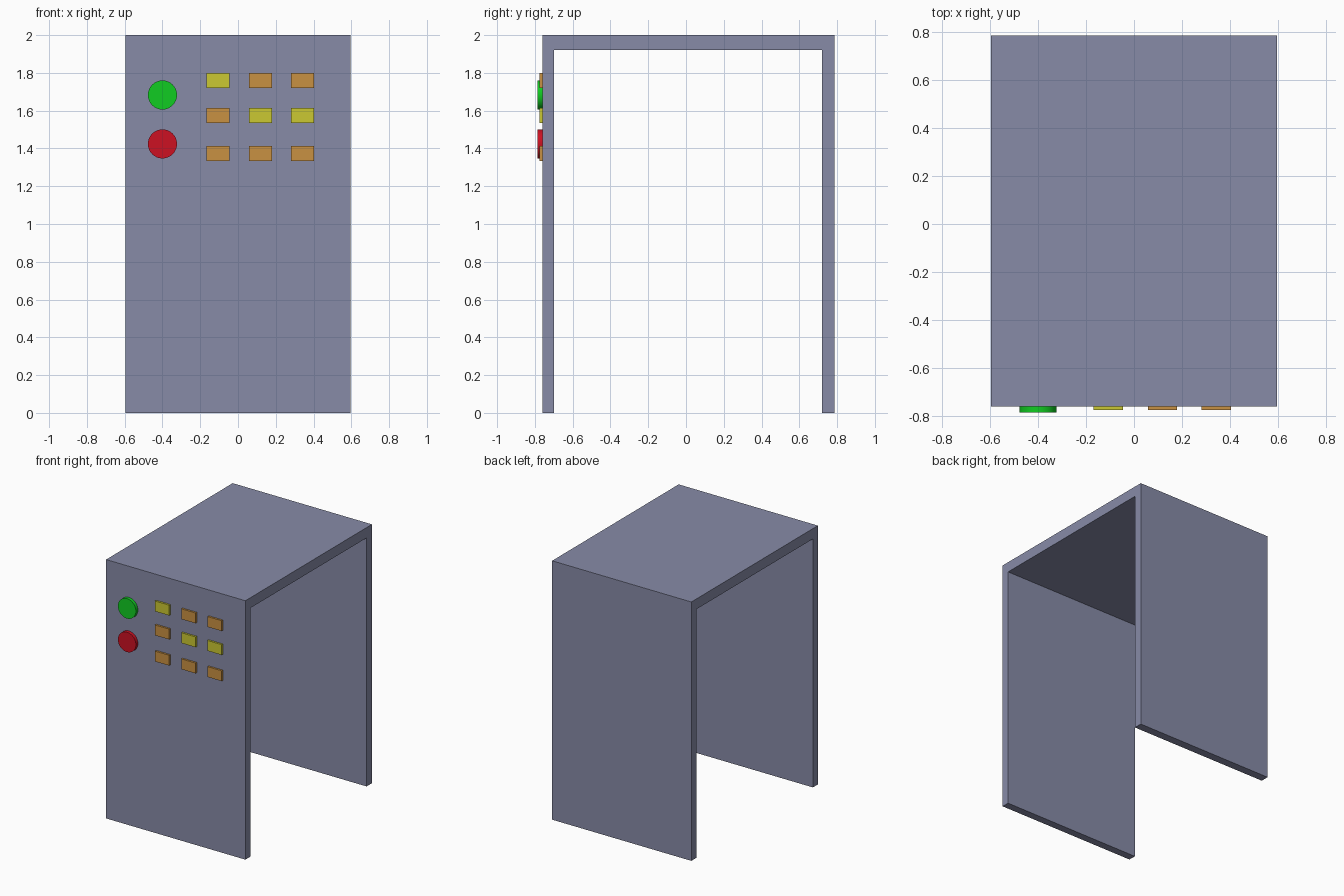
import bpy, bmesh, math
from mathutils import Matrix

cube = bpy.data.objects.get("Cube")
if cube:
    bpy.data.objects.remove(cube, do_unlink=True)


def material(name, srgb):
    color = [(c / 255 / 12.92 if c < 11 else ((c / 255 + 0.055) / 1.055) ** 2.4) for c in srgb] + [1]
    mat = bpy.data.materials.new(name)
    mat.use_nodes = True
    mat.diffuse_color = color
    mat.node_tree.nodes["Principled BSDF"].inputs["Base Color"].default_value = color
    return mat


GREY = material("blue grey", (135, 139, 167))
GREEN = material("green", (17, 204, 34))
RED = material("red", (204, 17, 34))
YELLOW = material("yellow", (203, 200, 50))
ORANGE = material("orange", (201, 145, 66))

FRONT = -0.76   # outer face of the front panel
SINK = 0.01     # how far fittings reach into the panel


def add_object(name, bm, mat):
    bmesh.ops.recalc_face_normals(bm, faces=bm.faces)
    mesh = bpy.data.meshes.new(name)
    bm.to_mesh(mesh)
    bm.free()
    mesh.materials.append(mat)
    obj = bpy.data.objects.new(name, mesh)
    bpy.context.collection.objects.link(obj)
    return obj


def add_shell():
    # Upside-down U profile swept across the width
    profile = [(FRONT, 0), (FRONT, 2), (0.785, 2), (0.785, 0),
               (0.72, 0), (0.72, 1.92), (-0.70, 1.92), (-0.70, 0)]
    bm = bmesh.new()
    face = bm.faces.new([bm.verts.new((-0.595, y, z)) for y, z in profile])
    swept = bmesh.ops.extrude_face_region(bm, geom=[face])["geom"]
    verts = [v for v in swept if isinstance(v, bmesh.types.BMVert)]
    bmesh.ops.translate(bm, verts=verts, vec=(1.19, 0, 0))
    add_object("cabinet_shell", bm, GREY)


def add_light(name, x, z, mat):
    depth = 0.015 + SINK
    bm = bmesh.new()
    place = Matrix.Translation((x, FRONT + SINK - depth / 2, z))
    bmesh.ops.create_cube(bm, size=1, matrix=place @ Matrix.Diagonal((0.122, depth, 0.08, 1)))
    add_object(name, bm, mat)


def add_button(name, z, mat):
    depth = 0.025 + SINK
    bm = bmesh.new()
    place = Matrix.Translation((-0.4, FRONT + SINK - depth / 2, z))
    bmesh.ops.create_cone(bm, cap_ends=True, segments=32, radius1=0.077, radius2=0.077,
                          depth=depth, matrix=place @ Matrix.Rotation(math.pi / 2, 4, "X"))
    obj = add_object(name, bm, mat)
    bpy.ops.object.select_all(action="DESELECT")
    obj.select_set(True)
    bpy.context.view_layer.objects.active = obj
    bpy.ops.object.shade_smooth_by_angle(angle=math.radians(40))


add_shell()
add_button("green_button", 1.683, GREEN)
add_button("red_button", 1.424, RED)

# Grid of indicator lights, a few of them yellow
yellow_cells = {(0, 0), (1, 1), (1, 2)}
for row, z in enumerate((1.76, 1.575, 1.373)):
    for col, x in enumerate((-0.107, 0.119, 0.342)):
        mat = YELLOW if (row, col) in yellow_cells else ORANGE
        add_light(f"light_row{row + 1}_column{col + 1}", x, z, mat)
